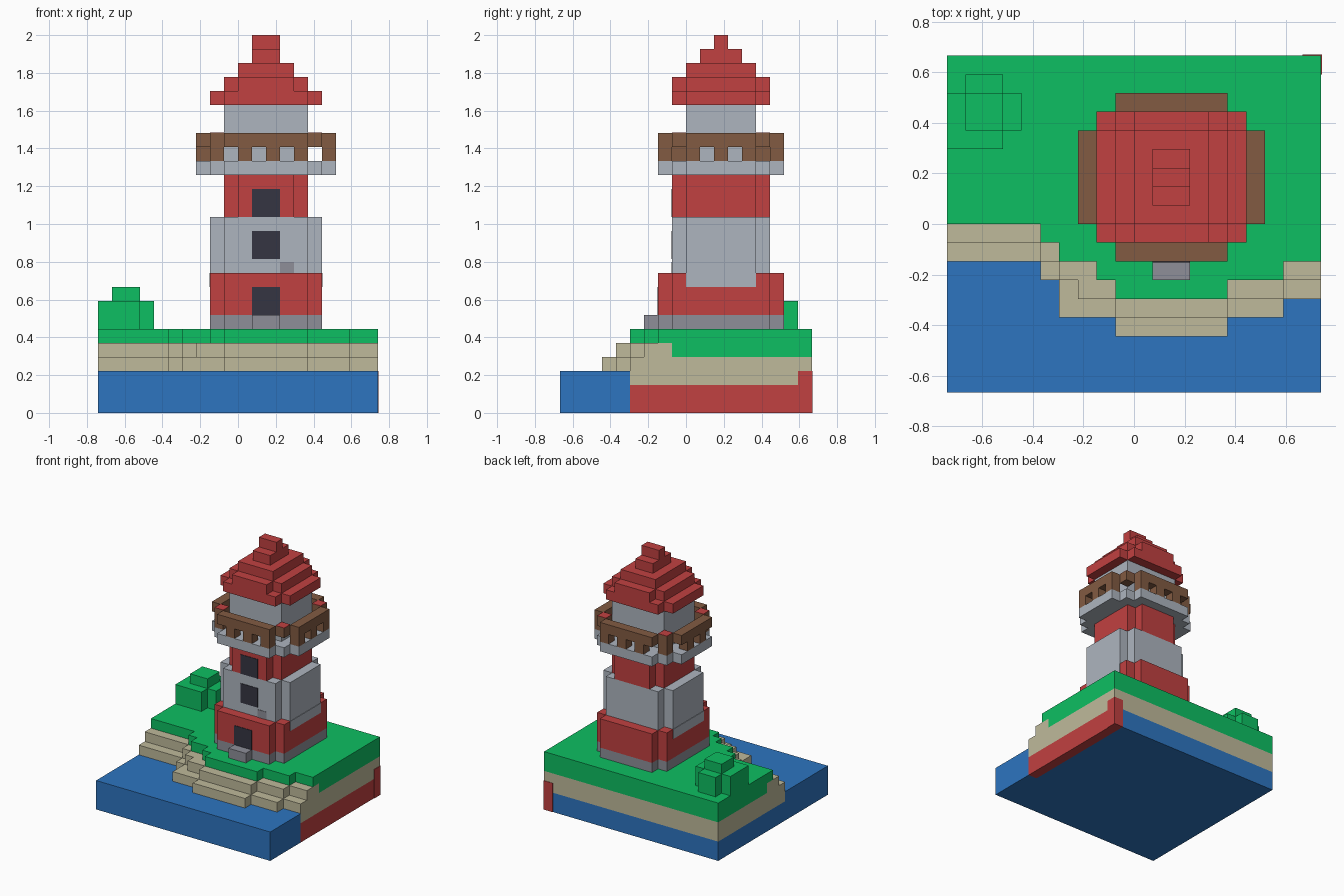
import bpy, bmesh

if "Cube" in bpy.data.objects:
    bpy.data.objects.remove(bpy.data.objects["Cube"], do_unlink=True)

U = 2 / 27          # size of one block
T = 0.05            # thickness of painted plates, in blocks


def material(name, rgb):
    lin = [(c / 255 / 12.92) if c < 11 else ((c / 255 + 0.055) / 1.055) ** 2.4 for c in rgb]
    m = bpy.data.materials.new(name)
    m.use_nodes = True
    m.diffuse_color = (*lin, 1)
    m.node_tree.nodes["Principled BSDF"].inputs["Base Color"].default_value = (*lin, 1)
    return m


RED = material("red", (193, 65, 65))
BLUE = material("water blue", (45, 117, 192))
GREEN = material("grass green", (13, 191, 98))
SAND = material("sand", (191, 186, 155))
BROWN = material("brown wood", (130, 91, 66))
WHITE = material("pale grey", (174, 181, 191))
STONE = material("stone grey", (142, 143, 153))
DARK = material("dark window", (53, 53, 66))


def prisms(name, mat, parts):
    """Extrude each (outline, z0, z1) upward and join them in one object."""
    bm = bmesh.new()
    for pts, z0, z1 in parts:
        f = bm.faces.new([bm.verts.new((x * U, y * U, z0 * U)) for x, y in pts])
        top = bmesh.ops.extrude_face_region(bm, geom=[f])["geom"]
        bmesh.ops.translate(bm, vec=(0, 0, (z1 - z0) * U),
                            verts=[v for v in top if isinstance(v, bmesh.types.BMVert)])
    bmesh.ops.recalc_face_normals(bm, faces=bm.faces)
    me = bpy.data.meshes.new(name)
    bm.to_mesh(me)
    bm.free()
    me.materials.append(mat)
    ob = bpy.data.objects.new(name, me)
    bpy.context.collection.objects.link(ob)
    return ob


def rect(x0, x1, y0, y1):
    return [(x0, y0), (x1, y0), (x1, y1), (x0, y1)]


def notched(x0, x1, y0, y1, n=1):
    """Rectangle with n square steps cut from every corner."""
    def corner(cx, cy, sx, sy):
        pts = [(cx, cy + sy * n)]
        for i in range(n):
            pts += [(cx + sx * (i + 1), cy + sy * (n - i)),
                    (cx + sx * (i + 1), cy + sy * (n - i - 1))]
        return pts
    return (corner(x0, y0, 1, 1) + corner(x1, y0, -1, 1)[::-1]
            + corner(x1, y1, -1, -1) + corner(x0, y1, 1, -1)[::-1])


def shore(steps, back):
    """Stepped shoreline of (end_x, y) runs, closed along y = back."""
    pts, x = [], -10
    for end, y in steps:
        pts += [(x, y), (end, y)]
        x = end
    return pts + [(10, back), (-10, back)]


# Shorelines of the terraces
grass = [(-5, 0), (-4, -1), (-2, -2), (-1, -3), (5, -4), (8, -3), (10, -2)]
upper = [(-5, -1), (-4, -2), (-3, -3), (-1, -4), (5, -5), (8, -4), (10, -3)]
lower = [(-5, -2), (-4, -3), (-1, -5), (5, -6), (8, -5), (10, -4)]
inner = [(x, y + 1) for x, y in grass]

# Island
water_base = [(-10, -9), (10, -9), (10, -4), (9, -4), (9, 9), (-10, 9)]
prisms("water", BLUE, [(water_base, 0, 2), (shore(lower, -9), 2, 3)])
prisms("red_edge", RED, [(rect(9, 10, -4, 9), 0, 2),
                         (rect(9, 10 + T, 8, 9 + T), 0, 3)])
# closed strip between two shorelines
strip = shore(upper, 9)[:-2] + shore(inner, 9)[:-2][::-1]
prisms("sand_terraces", SAND, [(shore(lower, 9), 2, 4), (strip, 4, 5)])
prisms("grass", GREEN, [(shore(inner, 9), 4, 5), (shore(grass, 9), 5, 6)])
prisms("bush", GREEN, [(rect(-10, -7, 4, 5), 6, 8), (rect(-10, -6, 5, 7), 6, 8),
                       (rect(-9, -7, 7, 8), 6, 8), (rect(-9, -7, 5, 7), 8, 9)])

# Tower
prisms("tower_footing", STONE, [(notched(-2, 6, -2, 7), 6, 7)])
prisms("doorstep", STONE, [(rect(1, 3, -3, -2), 6, 7)])
prisms("tower_lower_band", RED, [(notched(-2, 6, -2, 7), 7, 10)])
prisms("tower_middle_band", WHITE, [(notched(-2, 6, -1, 6), 10, 14)])
prisms("side_panels", WHITE, [(rect(6, 6 + T, 0, 5), 9, 10), (rect(-2 - T, -2, 0, 5), 9, 10)])
prisms("tower_upper_band", RED, [(notched(-1, 5, -1, 6), 14, 17)])


# Door, windows and a worn stone on the front
def plate(name, mat, x0, x1, y, z0, z1):
    prisms(name, mat, [(rect(x0, x1, y - T, y), z0, z1)])


plate("door", DARK, 1, 3, -2, 7, 9)
plate("middle_window", DARK, 1, 3, -1, 11, 13)
plate("upper_window", DARK, 1, 3, -1, 14, 16)
plate("worn_stone", STONE, 3, 4, -1, 10, 10.8)

# Gallery: floor, then a ring of cells with a post under every second one
prisms("gallery_floor", WHITE, [(notched(-3, 7, -2, 7, 2), 17, 18)])
ring = ([(x, -2) for x in range(-1, 5)] + [(5, -1)] + [(6, y) for y in range(5)] + [(5, 5)]
        + [(x, 6) for x in range(4, -2, -1)] + [(-2, 5)]
        + [(-3, y) for y in range(4, -1, -1)] + [(-2, -1)])


def cell(c):
    return rect(c[0], c[0] + 1, c[1], c[1] + 1)


prisms("gallery_rail", BROWN, [(cell(c), 19, 20) for c in ring])
prisms("gallery_posts", BROWN, [(cell(c), 18, 19) for c in ring[1::2]])
prisms("rail_corner_caps", RED, [(cell(c), 20, 20 + T) for c in ring
                                 if c[0] in (-2, 5) and c[1] in (-1, 5)])

# Lamp room and stepped roof
prisms("lamp_room", WHITE, [(rect(-1, 5, 0, 5), 18, 22)])
prisms("roof", RED, [(notched(-2, 6, -1, 6), 22, 23), (notched(-1, 5, -1, 6), 23, 24),
                     (rect(0, 4, 0, 5), 24, 25), (rect(1, 3, 1, 4), 25, 26),
                     (rect(1, 3, 2, 3), 26, 27)])
